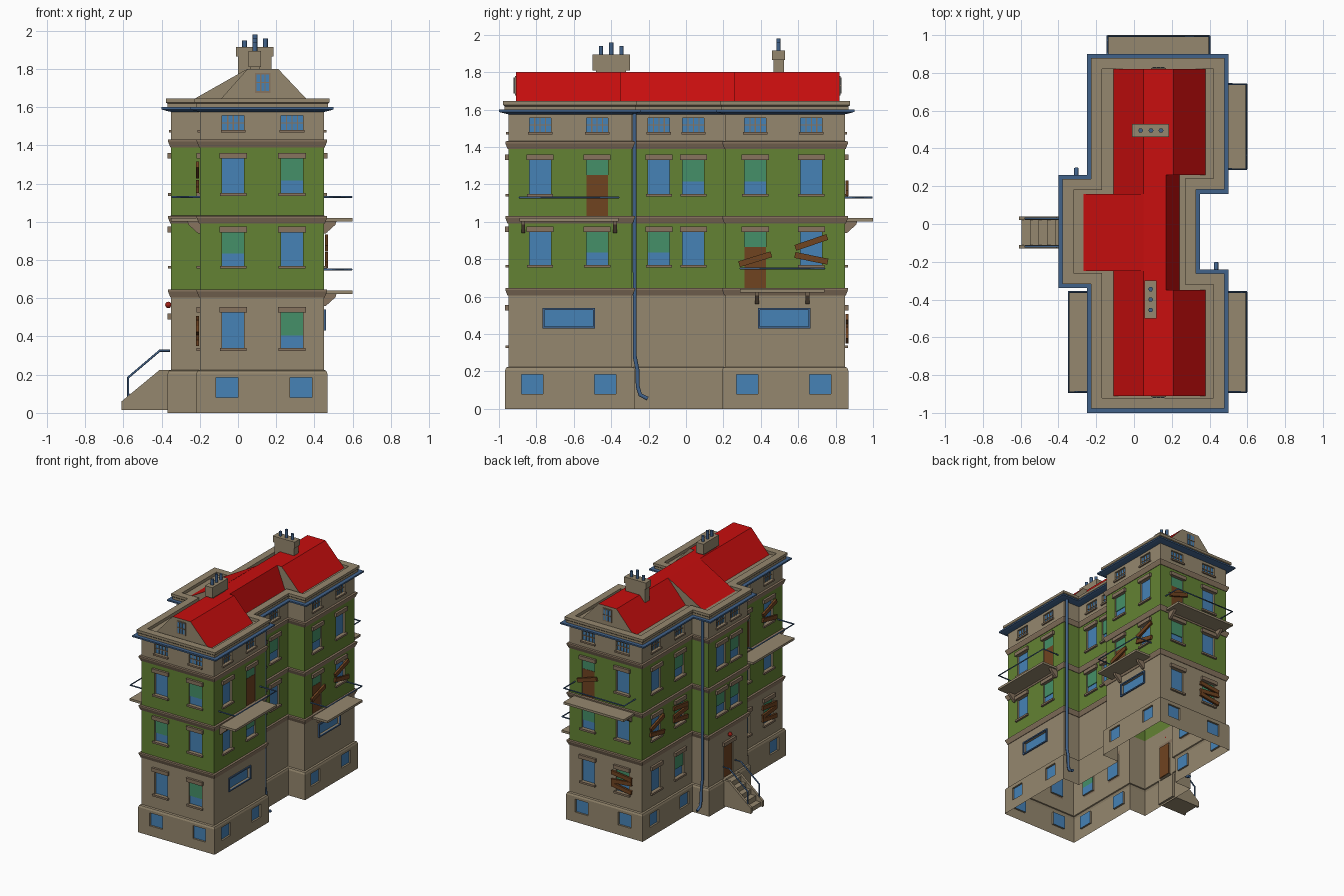
import bpy, bmesh, math
from mathutils import Vector as V

if "Cube" in bpy.data.objects:
    bpy.data.objects.remove(bpy.data.objects["Cube"])

# ---- flat colours ----
COLS = {"stone": "95876E", "trim": "87745F", "green_paint": "638233", "glass_blue": "4682B6",
        "teal_blind": "459068", "wood_brown": "704320", "roof_red": "C80E0E",
        "metal_blue": "41628A", "lamp_red": "A02018"}
MATS, IDX = [], {}
for i, (name, h) in enumerate(COLS.items()):
    m = bpy.data.materials.new(name)
    lin = [((int(h[k:k + 2], 16) / 255 + 0.055) / 1.055) ** 2.4 for k in (0, 2, 4)]
    m.diffuse_color = (*lin, 1)
    m.use_nodes = True
    m.node_tree.nodes["Principled BSDF"].inputs["Base Color"].default_value = m.diffuse_color
    MATS.append(m)
    IDX[name] = i

PARTS = {}


def face(part, pts, mat):
    bm = PARTS.setdefault(part, bmesh.new())
    f = bm.faces.new([bm.verts.new(p) for p in pts])
    f.material_index = IDX[mat]
    return f


def loft(part, a, b, mat, cap=None):
    """Closed solid between two matching loops."""
    bm = PARTS.setdefault(part, bmesh.new())
    va, vb = [bm.verts.new(p) for p in a], [bm.verts.new(p) for p in b]
    n = len(a)
    fs = [bm.faces.new((va[i], va[(i + 1) % n], vb[(i + 1) % n], vb[i])) for i in range(n)]
    caps = [bm.faces.new(va[::-1]), bm.faces.new(vb)]
    for f in fs:
        f.material_index = IDX[mat]
    for f in caps:
        f.material_index = IDX[cap or mat]
    bmesh.ops.recalc_face_normals(bm, faces=fs + caps)


def box(part, x0, x1, y0, y1, z0, z1, mat):
    q = [(x0, y0), (x1, y0), (x1, y1), (x0, y1)]
    loft(part, [(x, y, z0) for x, y in q], [(x, y, z1) for x, y in q], mat)


def tube(name, pts, r, mat, res=1):
    cu = bpy.data.curves.new(name, "CURVE")
    cu.dimensions, cu.bevel_depth, cu.bevel_resolution, cu.use_fill_caps = "3D", r, res, True
    sp = cu.splines.new("POLY")
    sp.points.add(len(pts) - 1)
    for p, co in zip(sp.points, pts):
        p.co = (*co, 1)
    cu.materials.append(MATS[IDX[mat]])
    ob = bpy.data.objects.new(name, cu)
    bpy.context.collection.objects.link(ob)
    bpy.context.view_layer.objects.active = ob
    ob.select_set(True)
    bpy.ops.object.convert(target="MESH")
    ob.select_set(False)


# ---- footprint: end blocks with the middle shifted to the west ----
FOOT = [(-.2, -.95), (.45, -.95), (.45, -.29), (.3, -.29), (.3, .21), (.45, .21),
        (.45, .85), (-.2, .85), (-.2, .21), (-.35, .21), (-.35, -.29), (-.2, -.29)]
S, E1, E2, E3, N, W3, W2, W1 = 0, 1, 3, 5, 6, 7, 9, 11
NV = len(FOOT)


def frame(i, d=0):
    """Wall frame: start, along, outward, length."""
    o = offset(d)
    p, q = o[i], o[(i + 1) % NV]
    t = (q - p).normalized()
    return p, t, t.cross(V((0, 0, 1))), (q - p).length


def offset(d):
    out = []
    for i in range(NV):
        a, b, c = (V((*FOOT[(i + k) % NV], 0)) for k in (-1, 0, 1))
        up = V((0, 0, 1))
        out.append(b + d * ((b - a).normalized().cross(up) + (c - b).normalized().cross(up)))
    return out


def ring(part, profile, mat):
    loops = [[p + V((0, 0, z)) for p in offset(d)] for d, z in profile]
    for lo, hi in zip(loops, loops[1:]):
        for i in range(NV):
            j = (i + 1) % NV
            face(part, [lo[i], lo[j], hi[j], hi[i]], mat)


def wpt(F, u, n, z):
    return F[0] + F[1] * u + F[2] * n + V((0, 0, z))


def along(F, c):
    """World x or y -> distance along the wall."""
    k = 0 if abs(F[1].x) > .5 else 1
    return (c - F[0][k]) * F[1][k]


def wbox(part, F, c, w, z0, z1, n0, n1, mat, ang=0):
    u, zc, h = along(F, c), (z0 + z1) / 2, (z1 - z0) / 2
    ca, sa = math.cos(ang), math.sin(ang)
    q = [(u + a * ca - b * sa, zc + a * sa + b * ca)
         for a, b in ((-w / 2, -h), (w / 2, -h), (w / 2, h), (-w / 2, h))]
    loft(part, [wpt(F, a, n0, b) for a, b in q], [wpt(F, a, n1, b) for a, b in q], mat)


DEEP = .015


def wall(part, F, levels, holes, pane="glass_blue"):
    """Open wall sheet with recessed panes; levels = [(z, colour above)]."""
    rect = [(along(F, c) - w / 2, along(F, c) + w / 2, a, b) for c, w, a, b in holes]
    us = sorted({0, F[3]} | {x for r in rect for x in r[:2]})
    zs = sorted({z for z, _ in levels} | {x for r in rect for x in r[2:]})
    for u0, u1 in zip(us, us[1:]):
        for z0, z1 in zip(zs, zs[1:]):
            um, zm = (u0 + u1) / 2, (z0 + z1) / 2
            if not any(r[0] < um < r[1] and r[2] < zm < r[3] for r in rect):
                mat = [m for z, m in levels if z < zm][-1]
                face(part, [wpt(F, u, 0, z) for u, z in ((u0, z0), (u1, z0), (u1, z1), (u0, z1))], mat)
    for u0, u1, z0, z1 in rect:
        q = [(u0, z0), (u1, z0), (u1, z1), (u0, z1)]
        for (a, b), (c, d) in zip(q, q[1:] + q[:1]):
            face(part, [wpt(F, a, 0, b), wpt(F, c, 0, d), wpt(F, c, -DEEP, d), wpt(F, a, -DEEP, b)], "stone")
        face("window_panes", [wpt(F, u, -DEEP, z) for u, z in q], pane)


# ---- window columns: wall, centre, code per floor (t blind, d door, capital = boarded) ----
COLUMNS = [(S, -.025, "btb"), (S, .283, "tbt"), (E1, -.78, "-bb"), (E1, -.475, "-td"),
           (E2, -.145, "-tb"), (E2, .04, "-bt"), (E3, .37, "-Dt"), (E3, .67, "-Bb"),
           (N, .283, "btD"), (N, -.025, "Tbb"), (W3, .67, "bBb"), (W3, .37, "tTt"),
           (W2, .05, "-tb"), (W2, -.13, "-tt"), (W1, -.475, "bbd"), (W1, -.77, "TbB")]
FLOORS = [(.34, .525, .225), (.77, .945, .645), (1.15, 1.33, 1.03)]
holes = {i: [] for i in range(NV)}


def muntins(F, c, w, z0, z1, n, cols):
    for k in range(1, cols + 1):
        wbox("window_bars", F, c - w / 2 + w * k / (cols + 1), .006, z0, z1, n, n + .006, "trim")
    wbox("window_bars", F, c, w, (z0 + z1) / 2 - .003, (z0 + z1) / 2 + .003, n, n + .006, "trim")


for e, c, codes in COLUMNS:
    F = frame(e)
    for (z0, z1, zf), code in zip(FLOORS, codes):
        if code == "-":
            continue
        kind, door = code.lower(), code.lower() == "d"
        holes[e].append((c, .115, zf if door else z0, z1))
        wbox("lintels", F, c, .145, z1, z1 + .03, 0, .018, "trim")
        if door:
            wbox("balcony_doors", F, c, .115, zf, zf + .22, -DEEP, -.007, "wood_brown")
            wbox("blinds", F, c, .115, zf + .22, z1, -DEEP, -.009, "teal_blind")
        else:
            wbox("sills", F, c, .14, z0 - .015, z0, 0, .016, "trim")
        if kind == "t":
            wbox("blinds", F, c, .115, z0 + .065, z1, -DEEP, -.009, "teal_blind")
        if code.isupper():
            for zc, ang in {"B": ((.12, .33), (.035, -.2)), "D": ((.03, .3),),
                            "T": ((.14, -.12), (.09, .1), (.04, -.15))}[code]:
                wbox("boards", F, c, .18, z0 + zc - .016, z0 + zc + .016, .004, .02, "wood_brown", ang)
    # attic window
    holes[e].append((c, .115, 1.48, 1.555))
    wbox("sills", F, c, .13, 1.467, 1.48, 0, .012, "trim")
    muntins(F, c, .115, 1.48, 1.555, -DEEP, 3)

# wide shop windows
for e, c in ((E1, -.627), (E3, .525)):
    F = frame(e)
    holes[e].append((c, .26, .44, .53))
    for z in (.43, .53):
        wbox("wide_window_frames", F, c, .28, z, z + .01, 0, .01, "metal_blue")
    for s in (-.135, .135):
        wbox("wide_window_frames", F, c + s, .01, .43, .54, 0, .01, "metal_blue")

# entrance door
F = frame(W2)
holes[W2].append((-.045, .11, .225, .49))
wbox("entrance_door", F, -.045, .11, .225, .49, -DEEP, -.007, "wood_brown")
wbox("lintels", F, -.045, .15, .49, .52, 0, .018, "trim")
bm = PARTS.setdefault("entrance_lamp", bmesh.new())
sph = bmesh.ops.create_uvsphere(bm, u_segments=10, v_segments=6, radius=.017)
for v in sph["verts"]:
    v.co += V((-.365, -.045, .565))
for f in bm.faces:
    f.material_index = IDX["lamp_red"]

# ---- walls and plinth, open underneath ----
BASE = {S: (-.057, .33), E1: (-.822, -.432), E3: (.328, .718), N: (-.057, .33),
        W3: (.328, .718), W1: (-.822, -.432)}
for i in range(NV):
    wall("walls", frame(i), [(.22, "stone"), (.64, "green_paint"), (1.4, "stone"), (1.6, "stone")], holes[i])
    wall("plinth", frame(i, .018), [(0, "stone"), (.205, "stone")],
         [(c, .115, .08, .185) for c in BASE.get(i, ())])
ring("plinth", [(.018, .205), (.012, .22), (0, .225)], "stone")

# string courses, gutter, cornice, roof deck
for z in (.605, .99, 1.39):
    ring("string_courses", [(0, z), (.004, z), (.016, z + .03), (.016, z + .04), (0, z + .042)], "trim")
ring("gutter", [(0, 1.575), (.03, 1.582), (.05, 1.588), (.05, 1.6), (.02, 1.6)], "metal_blue")
ring("cornice", [(.02, 1.598), (.02, 1.618), (.028, 1.625), (.028, 1.645), (-.03, 1.645), (-.03, 1.62)], "stone")
face("roof_deck", [p + V((0, 0, 1.621)) for p in offset(-.03)], "stone")

# ---- roof ----
END = [(-.11, 1.62), (.05, 1.8), (.21, 1.8), (.38, 1.62)]
SPINE = [(-.11, 1.62), (.05, 1.8), (.17, 1.8), (.24, 1.62)]
WING = [(-.27, 1.62), (.05, 1.801), (.1, 1.62)]
for prof, y0, y1 in ((END, -.91, -.35), (END, .26, .82), (SPINE, -.35, .26), (WING, -.25, .16)):
    loft("roof", [(x, y0, z) for x, z in prof], [(x, y1, z) for x, z in prof], "roof_red", "stone")
for p, t in ((V((0, -.91, 0)), V((1, 0, 0))), (V((0, .82, 0)), V((-1, 0, 0)))):
    G = (p, t, t.cross(V((0, 0, 1))), 1)
    wbox("gable_windows", G, .13, .08, 1.675, 1.78, 0, .005, "trim")
    wbox("gable_windows", G, .13, .064, 1.685, 1.772, 0, .008, "glass_blue")
    muntins(G, .13, .064, 1.685, 1.772, .006, 2)

# ---- chimneys ----
box("chimneys", 0, .175, .467, .523, 1.75, 1.87, "stone")
box("chimneys", -.01, .185, .46, .53, 1.865, 1.915, "stone")
box("chimneys", .062, .113, -.48, -.32, 1.75, 1.82, "stone")
box("chimneys", .055, .12, -.5, -.3, 1.81, 1.895, "stone")
for x, y, z0, z1 in ((.035, .495, 1.91, 1.95), (.09, .495, 1.91, 1.98), (.143, .495, 1.91, 1.96),
                     (.088, -.455, 1.89, 1.94), (.088, -.4, 1.89, 1.96), (.088, -.345, 1.89, 1.94)):
    tube("chimney_pot", [(x, y, z0), (x, y, z1)], .013, "metal_blue")

# ---- balconies ----
for e, c0, c1, z, ins in ((E1, -.89, -.36, 1.02, .02), (E3, .29, .74, .64, .09),
                          (W1, -.89, -.36, 1.02, .02), (N, -.14, .4, 1.02, .04)):
    F = frame(e)
    c, w = (c0 + c1) / 2, c1 - c0
    wbox("balcony_slabs", F, c, w, z - .018, z, 0, .15, "stone")
    for cb in (c0 + ins, c1 - ins):
        u = along(F, cb)
        tri = [(0, z - .018), (.065, z - .018), (.06, z - .035), (.01, z - .08), (0, z - .08)]
        loft("balcony_brackets", [wpt(F, u - .01, n, h) for n, h in tri],
             [wpt(F, u + .01, n, h) for n, h in tri], "trim")
    a, b = along(F, c0) , along(F, c1)
    tube("balcony_rail", [wpt(F, a, 0, z + .11), wpt(F, a, .145, z + .11),
                          wpt(F, b, .145, z + .11), wpt(F, b, 0, z + .11)], .006, "metal_blue", 0)

# ---- entrance stairs ----
side = [(-.61, .015), (-.61, .06), (-.41, .225), (-.35, .225), (-.35, .015)]
for y in (-.13, .02):
    loft("stair_sides", [(x, y, z) for x, z in side], [(x, y + .02, z) for x, z in side], "stone")
for k in range(5):
    x = -.595 + .045 * k
    box("steps", x, -.35, -.112, .022, .015, .05 + .04 * k, "stone")
for y in (-.12, .03):
    tube("stair_rail", [(-.575, y, .08), (-.575, y, .185), (-.41, y, .325), (-.355, y, .325)], .006, "metal_blue")

# ---- drainpipes ----
for x, y, s in ((.435, -.29, 1), (-.305, .21, 1)):
    tube("drainpipe", [(x, y + s * d, z) for d, z in
                       ((.015, 1.59), (.016, .28), (.03, .21), (.032, .12), (.045, .075), (.085, .055))],
         .012, "metal_blue")

# ---- create the objects ----
for name, bm in PARTS.items():
    bmesh.ops.remove_doubles(bm, verts=bm.verts, dist=1e-5) if name in ("walls", "plinth") else None
    me = bpy.data.meshes.new(name)
    bm.to_mesh(me)
    for m in MATS:
        me.materials.append(m)
    bpy.context.collection.objects.link(bpy.data.objects.new(name, me))
